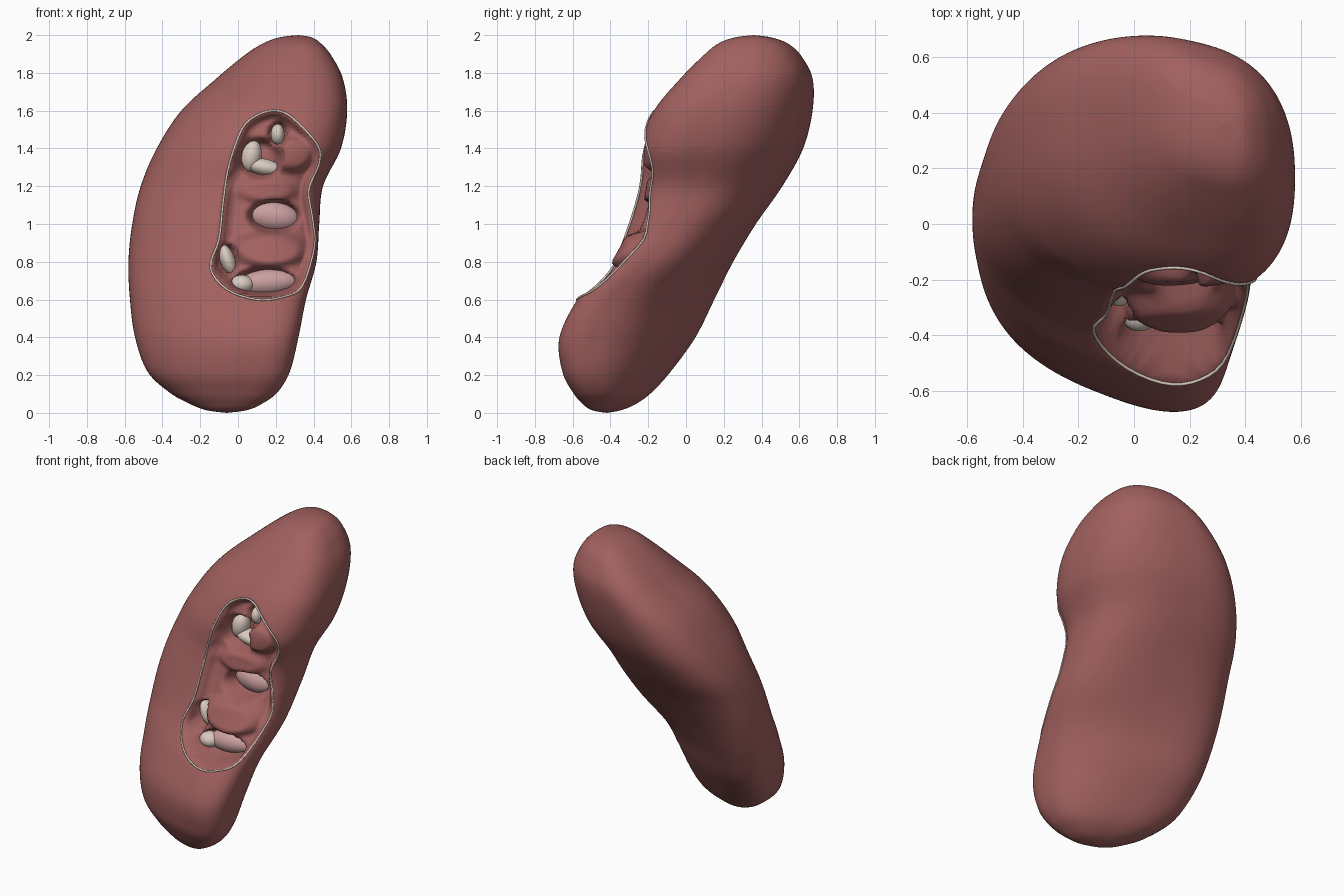
import bpy, math

if "Cube" in bpy.data.objects:
    bpy.data.objects.remove(bpy.data.objects["Cube"])

# Horizontal slices of the organ: z, x min, x max, y min, y max
ROWS = [
    (0.0, -.06, -.06, -.42, -.42), (.015, -.17, .05, -.50, -.34),
    (.05, -.26, .13, -.55, -.26), (.11, -.365, .21, -.60, -.18),
    (.22, -.48, .275, -.655, -.08), (.4, -.545, .32, -.67, .05),
    (.6, -.572, .36, -.575, .15), (.8, -.58, .415, -.42, .25),
    (1.0, -.56, .43, -.32, .37), (1.2, -.515, .45, -.265, .51),
    (1.4, -.43, .545, -.255, .62), (1.6, -.30, .578, -.17, .67),
    (1.77, -.115, .555, -.03, .67), (1.89, .03, .495, .09, .61),
    (1.955, .13, .44, .17, .54), (1.988, .22, .39, .26, .45),
    (2.0, .32, .32, .36, .36)]
# Outline of the opening, front view x, z
WINDOW = [(.2, 1.6), (.29, 1.56), (.42, 1.42), (.43, 1.32), (.375, 1.18),
          (.395, 1.03), (.405, .88), (.34, .67), (.24, .615), (.1, .6),
          (-.06, .655), (-.145, .77), (-.1, .92), (-.08, 1.1),
          (-.05, 1.3), (.02, 1.5), (.1, 1.575)]
# Pockets (depth > 0) and fleshy bumps (depth < 0): x, z, half width, half height, depth
HOLLOWS = [(.14, .69, .2, .085, .15), (.19, 1.04, .155, .095, .15),
           (.12, 1.35, .13, .12, .14), (-.055, .81, .06, .10, .12),
           (.21, 1.475, .055, .07, .12),
           (.17, .865, .25, .11, -.06), (.29, 1.37, .14, .11, -.05),
           (.15, 1.18, .2, .08, -.03)]
M = 2.5                 # squareness of the slices
K = M / (M - 1)


def catmull(p0, p1, p2, p3, f):
    return tuple(.5 * (2 * b + (c - a) * f + (2 * a - 5 * b + 4 * c - d) * f * f
                       + (3 * b - a - 3 * c + d) * f ** 3)
                 for a, b, c, d in zip(p0, p1, p2, p3))


def row_at(s):
    n = len(ROWS) - 1
    i = min(int(s), n - 1)
    return catmull(ROWS[max(i - 1, 0)], ROWS[i], ROWS[i + 1], ROWS[min(i + 2, n)], s - i)


def smooth(t):
    t = max(0, min(1, t))
    return t * t * (3 - 2 * t)


def shape(r):
    """Centre, half sizes and skew (r, q) of a slice."""
    z, x0, x1, y0, y1 = r
    rho = -.5 + .28 * smooth((z - .5) / .6)
    q = math.sqrt(1 - rho * rho)
    norm = (abs(rho) ** K + q ** K) ** (1 / K)
    return z, (x0 + x1) / 2, (x1 - x0) / 2, (y0 + y1) / 2, (y1 - y0) / 2, rho / norm, q / norm


def front_y(x, z):
    """Front surface of the undented organ."""
    lo, hi = 0, len(ROWS) - 1
    for _ in range(30):
        mid = (lo + hi) / 2
        if row_at(mid)[0] < z:
            lo = mid
        else:
            hi = mid
    _, cx, hx, cy, hy, rho, q = shape(row_at(lo))
    u = max(-1, min(1, (x - cx) / hx))
    return cy + hy * (rho * u - q * (1 - abs(u) ** M) ** (1 / M))


n = len(WINDOW)
LOOP = [catmull(WINDOW[i - 1], WINDOW[i], WINDOW[(i + 1) % n], WINDOW[(i + 2) % n], k / 4)
        for i in range(n) for k in range(4)]


def inside_distance(x, z):
    inside, best = False, 9
    for (ax, az), (bx, bz) in zip(LOOP, LOOP[1:] + LOOP[:1]):
        if (az > z) != (bz > z) and x < (bx - ax) * (z - az) / (bz - az) + ax:
            inside = not inside
        dx, dz = bx - ax, bz - az
        t = max(0, min(1, ((x - ax) * dx + (z - az) * dz) / (dx * dx + dz * dz + 1e-12)))
        best = min(best, math.hypot(x - ax - t * dx, z - az - t * dz))
    return best if inside else 0


def dent(x, z):
    d = inside_distance(x, z)
    if d == 0:
        return 0
    pocket = bump = 0
    for px, pz, w, h, depth in HOLLOWS:
        f = depth * smooth((1 - math.hypot((x - px) / w, (z - pz) / h)) / .45)
        pocket, bump = max(pocket, f), min(bump, f)
    return .085 * smooth(d / .05) + (pocket + (bump if pocket < .02 else bump * .3)) * smooth(d / .04)


def material(name, rgb):
    m = bpy.data.materials.new(name)
    m.diffuse_color = (*rgb, 1)
    m.use_nodes = True
    m.node_tree.nodes["Principled BSDF"].inputs["Base Color"].default_value = m.diffuse_color
    return m


RED = material("flesh", (.36, .12, .115))
PINK = material("pink_lining", (.6, .35, .35))
PALE = material("pale_lining", (.7, .6, .53))

# Body: lofted slices with the front opening pushed inwards
RINGS, SEGS = 200, 200
verts, faces = [], []
for i in range(1, RINGS):
    z, cx, hx, cy, hy, rho, q = shape(row_at(i / RINGS * (len(ROWS) - 1)))
    for j in range(SEGS):
        a = 2 * math.pi * j / SEGS
        c, s = math.cos(a), math.sin(a)
        u = math.copysign(abs(c) ** (2 / M), c)
        v = math.copysign(abs(s) ** (2 / M), s)
        x, y = cx + hx * u, cy + hy * (rho * u + q * v)
        if v < 0 and -.2 < x < .48 and .55 < z < 1.65:
            y += min(dent(x, z), -1.3 * hy * q * v)
        verts.append((x, y, z))
for i in range(RINGS - 2):
    for j in range(SEGS):
        k = (j + 1) % SEGS
        faces.append((i * SEGS + j, i * SEGS + k, (i + 1) * SEGS + k, (i + 1) * SEGS + j))
bottom, top = len(verts), len(verts) + 1
verts += [(ROWS[0][1], ROWS[0][3], 0), (ROWS[-1][1], ROWS[-1][3], 2)]
last = (RINGS - 2) * SEGS
for j in range(SEGS):
    k = (j + 1) % SEGS
    faces += [(bottom, k, j), (top, last + j, last + k)]
mesh = bpy.data.meshes.new("organ_body")
mesh.from_pydata(verts, [], faces)
mesh.materials.append(RED)
mesh.polygons.foreach_set("use_smooth", [True] * len(faces))
body = bpy.data.objects.new("organ_body", mesh)
bpy.context.collection.objects.link(body)

# Thin pale rim around the opening
curve = bpy.data.curves.new("opening_rim", "CURVE")
curve.dimensions = "3D"
curve.bevel_depth = .006
curve.bevel_resolution = 2
spline = curve.splines.new("POLY")
spline.points.add(len(LOOP) - 1)
for p, (x, z) in zip(spline.points, LOOP):
    p.co = (x, front_y(x, z) - .001, z, 1)
spline.use_cyclic_u = True
curve.materials.append(PALE)
bpy.context.collection.objects.link(bpy.data.objects.new("opening_rim", curve))


def blob(name, mat, x, z, depth, size, tilt=0):
    """Rounded lump set at a depth behind the opening."""
    bpy.ops.mesh.primitive_uv_sphere_add(segments=40, ring_count=24, radius=1,
                                         location=(x, front_y(x, z) + depth, z),
                                         rotation=(0, math.radians(tilt), 0))
    o = bpy.context.object
    o.name = name
    o.scale = size
    o.data.materials.append(mat)
    bpy.ops.object.shade_smooth()


# Pink cups lining the pockets
blob("lower_cup", PINK, .16, .69, .21, (.16, .07, .07), -4)
blob("middle_cup", PINK, .19, 1.04, .21, (.135, .07, .08), 8)

# Pale tube ends
blob("lower_tube", PALE, .02, .68, .17, (.065, .06, .05))
blob("side_tube", PALE, -.055, .81, .15, (.04, .06, .085), -20)
blob("upper_tube_left", PALE, .07, 1.36, .18, (.055, .06, .085), 10)
blob("upper_tube_arch", PALE, .14, 1.30, .19, (.10, .06, .045), 12)
blob("top_tube", PALE, .21, 1.475, .14, (.036, .05, .055))
